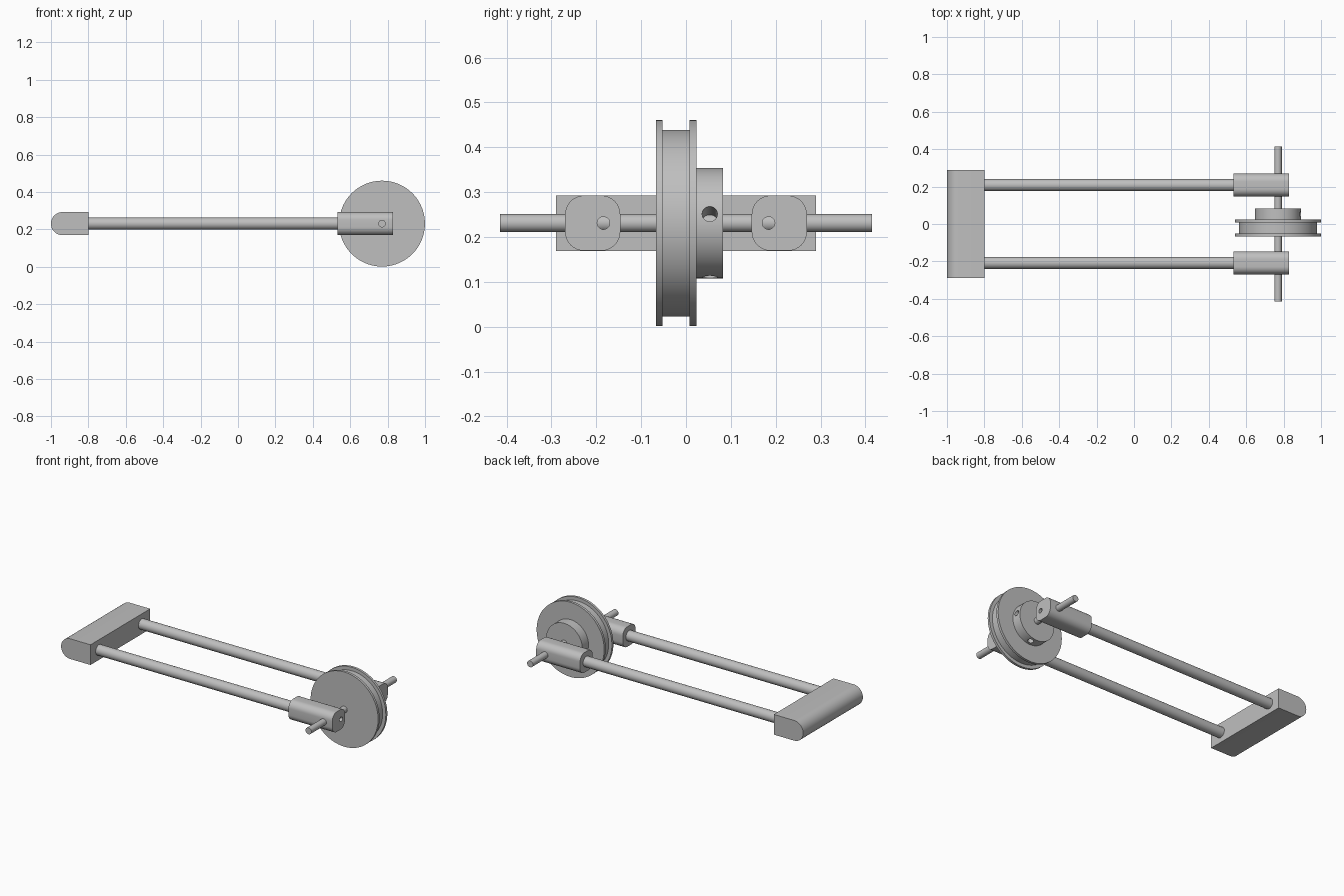
import bpy, bmesh
from math import cos, sin, pi, radians
from mathutils import Matrix, Vector

cube = bpy.data.objects.get("Cube")
if cube:
    bpy.data.objects.remove(cube, do_unlink=True)

steel = bpy.data.materials.new("grey_steel")
steel.use_nodes = True
GREY = (0.52, 0.52, 0.52, 1)
steel.diffuse_color = GREY
steel.node_tree.nodes["Principled BSDF"].inputs["Base Color"].default_value = GREY

AXLE_X, MID_Z = 0.77, 0.231


def finish(name, bm):
    """Turn a bmesh into a shaded object."""
    bmesh.ops.recalc_face_normals(bm, faces=bm.faces)
    mesh = bpy.data.meshes.new(name)
    bm.to_mesh(mesh)
    bm.free()
    mesh.materials.append(steel)
    ob = bpy.data.objects.new(name, mesh)
    bpy.context.collection.objects.link(ob)
    return ob


def activate(ob):
    bpy.ops.object.select_all(action='DESELECT')
    ob.select_set(True)
    bpy.context.view_layer.objects.active = ob


def smooth(ob):
    activate(ob)
    bpy.ops.object.shade_smooth_by_angle(angle=radians(30))


def rod(name, start, end, radius, sides=32):
    """Capped cylinder between two points."""
    a, b = Vector(start), Vector(end)
    turn = (b - a).to_track_quat('Z', 'Y').to_matrix().to_4x4()
    bm = bmesh.new()
    bmesh.ops.create_cone(bm, cap_ends=True, segments=sides, radius1=radius, radius2=radius,
                          depth=(b - a).length, matrix=Matrix.Translation((a + b) / 2) @ turn)
    return finish(name, bm)


def prism(name, outline, shift):
    """Extrude a closed outline of 3D points."""
    bm = bmesh.new()
    face = bm.faces.new([bm.verts.new(p) for p in outline])
    new = bmesh.ops.extrude_face_region(bm, geom=[face])["geom"]
    verts = [v for v in new if isinstance(v, bmesh.types.BMVert)]
    bmesh.ops.translate(bm, verts=verts, vec=shift)
    return finish(name, bm)


def drill(ob, start, end, radius):
    """Cut a round hole."""
    cutter = rod("hole_cutter", start, end, radius)
    cutter.hide_render = True
    activate(ob)
    mod = ob.modifiers.new("hole", 'BOOLEAN')
    mod.object = cutter
    mod.solver = 'EXACT'
    bpy.ops.object.modifier_apply(modifier=mod.name)
    bpy.data.objects.remove(cutter, do_unlink=True)


# Handle bar with a rounded outer edge
R = 0.062
outline = [(-0.8, -0.29, MID_Z - R), (-0.8, -0.29, MID_Z + R)]
for i in range(25):
    t = pi / 2 + pi * i / 24
    outline.append((-1 + R + R * cos(t), -0.29, MID_Z + R * sin(t)))
smooth(prism("handle", outline, (0, 0.58, 0)))

# Side rods and the rounded end blocks with their set-screw holes
for side, label in ((1, "left"), (-1, "right")):
    y = side * 0.208
    smooth(rod(label + "_rod", (-0.8, y, MID_Z), (0.535, y, MID_Z), 0.032))
    half, corner = 0.0615, 0.042
    outline = []
    for k, (sy, sz) in enumerate(((1, 1), (-1, 1), (-1, -1), (1, -1))):
        for i in range(9):
            t = pi / 2 * (k + i / 8)
            outline.append((0.532, y + sy * (half - corner) + corner * cos(t),
                            MID_Z + sz * (half - corner) + corner * sin(t)))
    block = prism(label + "_end_block", outline, (0.298, 0, 0))
    hole_y = side * 0.184
    drill(block, (AXLE_X, hole_y, MID_Z), (0.9, hole_y, MID_Z), 0.014)
    smooth(block)

# Axle
smooth(rod("axle", (AXLE_X, -0.415, MID_Z), (AXLE_X, 0.415, MID_Z), 0.02))

# Grooved wheel with hub, lathed around the axle: (radius, y)
RIM, GROOVE, HUB = 0.2295, 0.208, 0.123
profile = [(0, -0.067), (RIM, -0.067), (RIM, -0.052), (GROOVE, -0.052), (GROOVE, 0.008),
           (RIM, 0.008), (RIM, 0.023), (HUB, 0.023), (HUB, 0.083), (0, 0.083)]
bm = bmesh.new()
points = [bm.verts.new((AXLE_X + r, y, MID_Z)) for r, y in profile]
edges = [bm.edges.new(pair) for pair in zip(points, points[1:])]
bmesh.ops.spin(bm, geom=points + edges, cent=(AXLE_X, 0, MID_Z), axis=(0, 1, 0),
               angle=2 * pi, steps=96, use_merge=True)
bmesh.ops.remove_doubles(bm, verts=bm.verts, dist=0.0001)
wheel = finish("grooved_wheel", bm)

# Two radial set-screw holes in the hub, a quarter turn apart
for angle in (9.5, -80.5):
    a = radians(angle)
    drill(wheel, (AXLE_X, 0.053, MID_Z),
          (AXLE_X + 0.2 * cos(a), 0.053, MID_Z + 0.2 * sin(a)), 0.017)
smooth(wheel)
